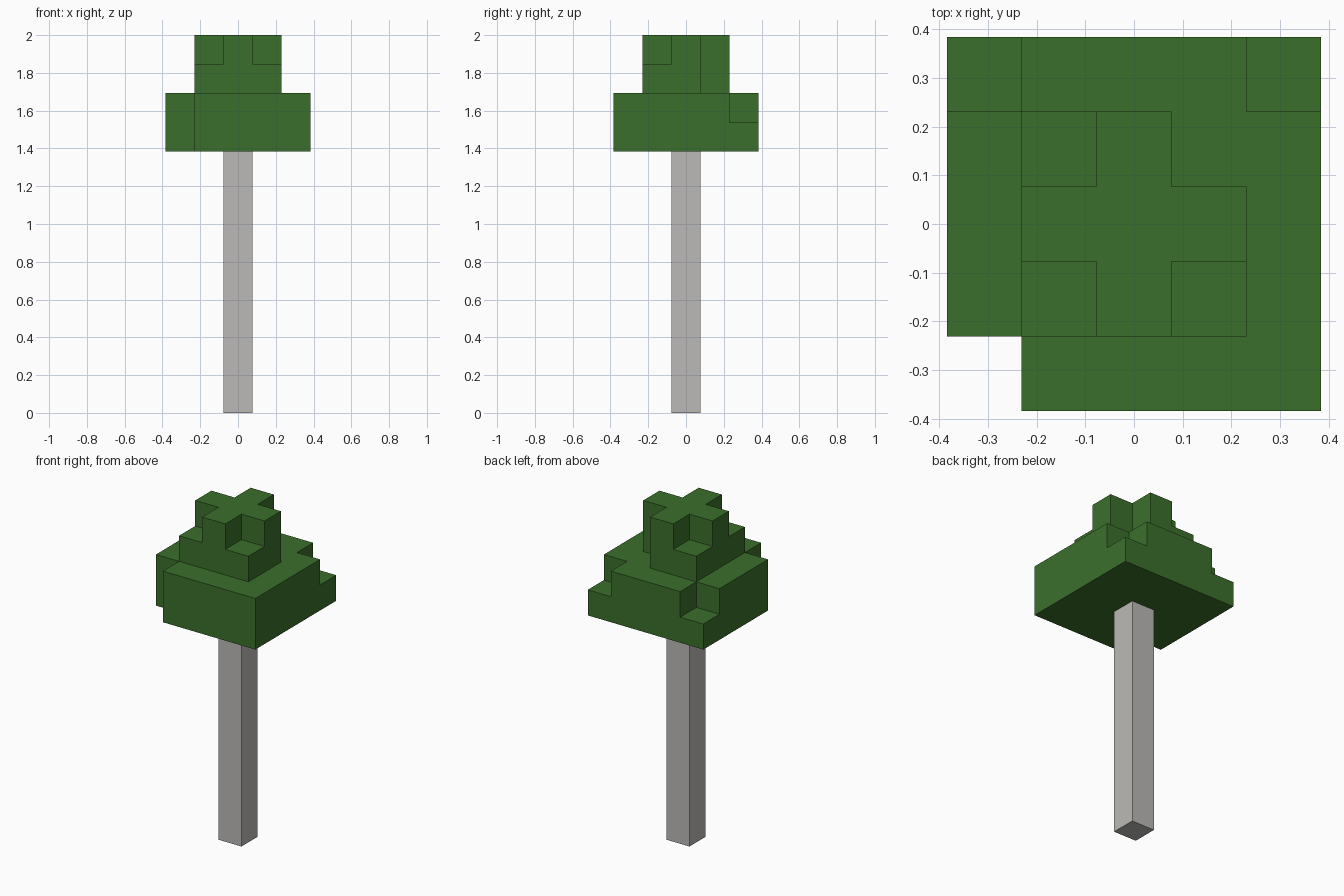
import bpy
import bmesh
from mathutils import Matrix, Vector

cube = bpy.data.objects.get("Cube")
if cube:
    bpy.data.objects.remove(cube, do_unlink=True)

U = 2 / 13          # edge of one block
TRUNK_BLOCKS = 9


def material(name, rgb):
    mat = bpy.data.materials.new(name)
    mat.use_nodes = True
    colour = (*rgb, 1)
    mat.diffuse_color = colour
    mat.node_tree.nodes["Principled BSDF"].inputs["Base Color"].default_value = colour
    return mat


def finish(bm, name, mat):
    mesh = bpy.data.meshes.new(name)
    bm.to_mesh(mesh)
    bm.free()
    mesh.materials.append(mat)
    obj = bpy.data.objects.new(name, mesh)
    bpy.context.collection.objects.link(obj)
    return obj


def block_mesh(cells):
    """Outer skin of a set of unit blocks, with coplanar faces merged."""
    bm = bmesh.new()
    for cell in cells:
        for axis in range(3):
            for sign in (-1, 1):
                n = Vector((0, 0, 0))
                n[axis] = sign
                if tuple(int(c + d) for c, d in zip(cell, n)) in cells:
                    continue
                a = Vector((0, 0, 0))
                a[(axis + 1) % 3] = 0.5
                b = n.cross(a)
                mid = Vector(cell) + n / 2
                corners = (mid - a - b, mid + a - b, mid + a + b, mid - a + b)
                bm.faces.new([bm.verts.new(p * U) for p in corners])
    bmesh.ops.remove_doubles(bm, verts=bm.verts[:], dist=U / 100)
    bmesh.ops.dissolve_limit(bm, angle_limit=0.01, verts=bm.verts[:], edges=bm.edges[:])
    return bm


leaf_green = material("leaf green", (0.044, 0.159, 0.025))
trunk_grey = material("pale grey bark", (0.503, 0.491, 0.473))

# Trunk: one tall square post
bm = bmesh.new()
bmesh.ops.create_cube(bm, size=1, matrix=Matrix.Diagonal((U, U, TRUNK_BLOCKS * U, 1)))
bmesh.ops.translate(bm, verts=bm.verts[:], vec=(0, 0, TRUNK_BLOCKS * U / 2))
finish(bm, "trunk", trunk_grey)

# Canopy layers from bottom to top: half width and the corners left out
layers = [
    (2, {(-1, -1)}),
    (2, {(-1, -1), (-1, 1), (1, 1)}),
    (1, {(1, 1)}),
    (1, {(-1, -1), (-1, 1), (1, -1), (1, 1)}),
]
cells = {
    (x, y, z)
    for z, (r, gaps) in enumerate(layers)
    for x in range(-r, r + 1)
    for y in range(-r, r + 1)
    if (x / r, y / r) not in gaps
}
canopy = finish(block_mesh(cells), "leaf_canopy", leaf_green)
canopy.location.z = (TRUNK_BLOCKS + 0.5) * U
